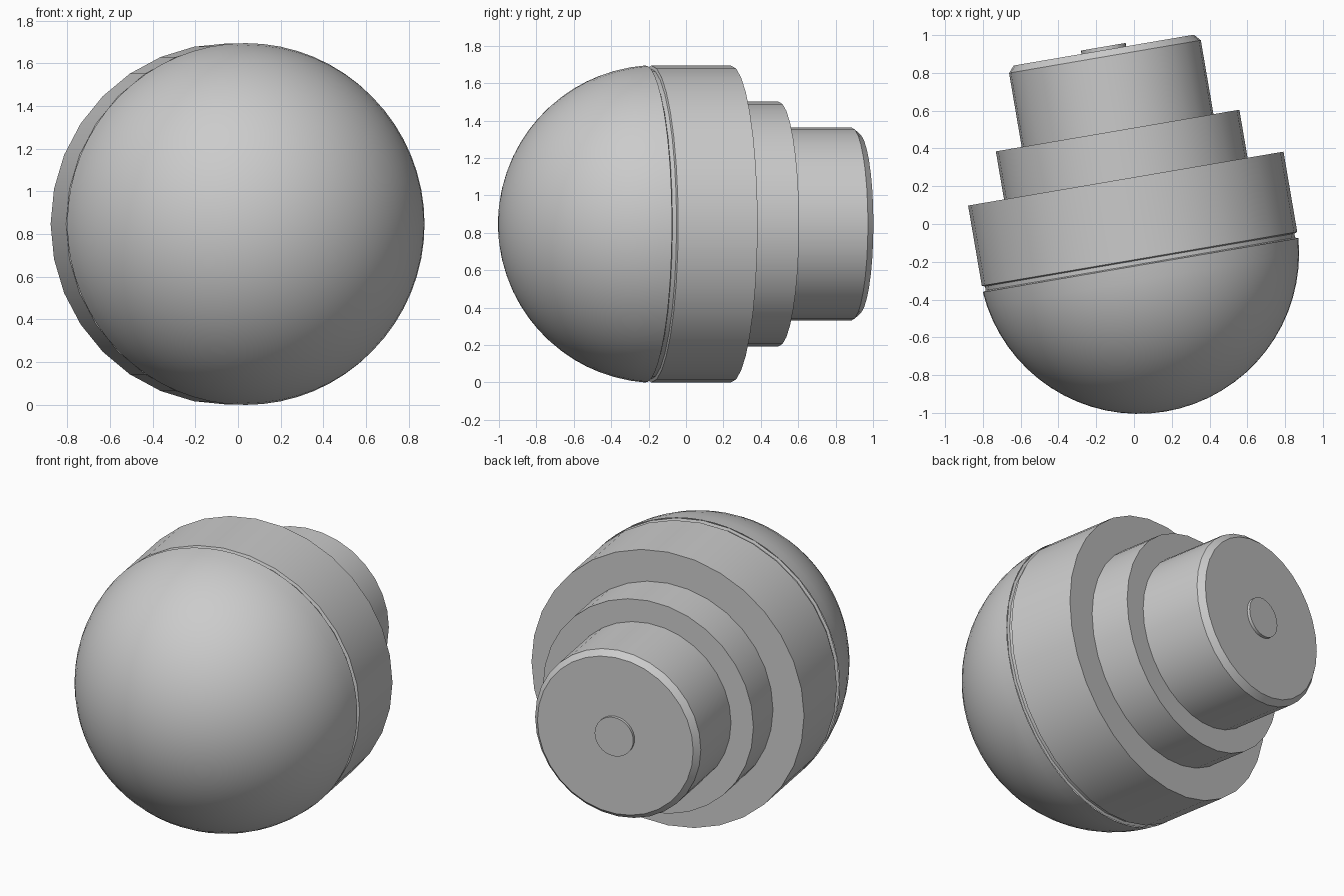
import bpy, bmesh, math
from mathutils import Matrix, Vector

if "Cube" in bpy.data.objects:
    bpy.data.objects.remove(bpy.data.objects["Cube"])

SIDES = 32
TILT = math.radians(9.7)
R = 0.847                      # largest radius, also height of the axis
# local z runs along the turning axis, from the dome rim to the back
PLACE = (Matrix.Translation((0.035, -0.218, R))
         @ Matrix.Rotation(TILT, 4, 'Z') @ Matrix.Rotation(-math.pi / 2, 4, 'X'))

grey = bpy.data.materials.new("plain_grey")
grey.diffuse_color = (0.6, 0.6, 0.6, 1)
grey.use_nodes = True
grey.node_tree.nodes["Principled BSDF"].inputs["Base Color"].default_value = grey.diffuse_color


def lathe(name, profile, sides=SIDES, angle=25):
    """Turn a (radius, position) profile around the tilted axis."""
    bm = bmesh.new()
    verts = [bm.verts.new((r, 0, t)) for r, t in profile]
    edges = [bm.edges.new(pair) for pair in zip(verts, verts[1:])]
    bmesh.ops.spin(bm, geom=verts + edges, cent=(0, 0, 0), axis=(0, 0, 1),
                   angle=2 * math.pi, steps=sides, use_duplicate=False)
    bmesh.ops.remove_doubles(bm, verts=bm.verts, dist=1e-4)
    bmesh.ops.recalc_face_normals(bm, faces=bm.faces)
    bm.transform(PLACE)
    mesh = bpy.data.meshes.new(name)
    bm.to_mesh(mesh)
    bm.free()
    mesh.materials.append(grey)
    obj = bpy.data.objects.new(name, mesh)
    bpy.context.collection.objects.link(obj)
    bpy.ops.object.select_all(action='DESELECT')
    bpy.context.view_layer.objects.active = obj
    obj.select_set(True)
    bpy.ops.object.shade_smooth_by_angle(angle=math.radians(angle))
    return obj


# Round front dome: a spherical cap slightly short of a hemisphere
OFFSET, BALL = 0.064, 0.85
start = math.acos(OFFSET / BALL)
dome = [(BALL * math.sin(start * i / 16), OFFSET - BALL * math.cos(start * i / 16))
        for i in range(17)]
lathe("front_dome", dome, sides=64)

# Narrow groove between dome and body
lathe("groove", [(R, 0), (R - 0.016, 0.006), (R - 0.016, 0.028), (R, 0.034)])

# Stepped body, each step with its back shoulder
lathe("main_body", [(R, 0.034), (R, 0.465), (0.654, 0.465)])
lathe("middle_step", [(0.654, 0.465), (0.654, 0.723), (0.515, 0.723)])

# Rear step with chamfered edge and flat back
lathe("rear_step", [(0.515, 0.723), (0.515, 1.12), (0.484, 1.155), (0, 1.155)])

# Small disc in the middle of the back
lathe("back_button", [(0.12, 1.155), (0.12, 1.173), (0, 1.173)])
